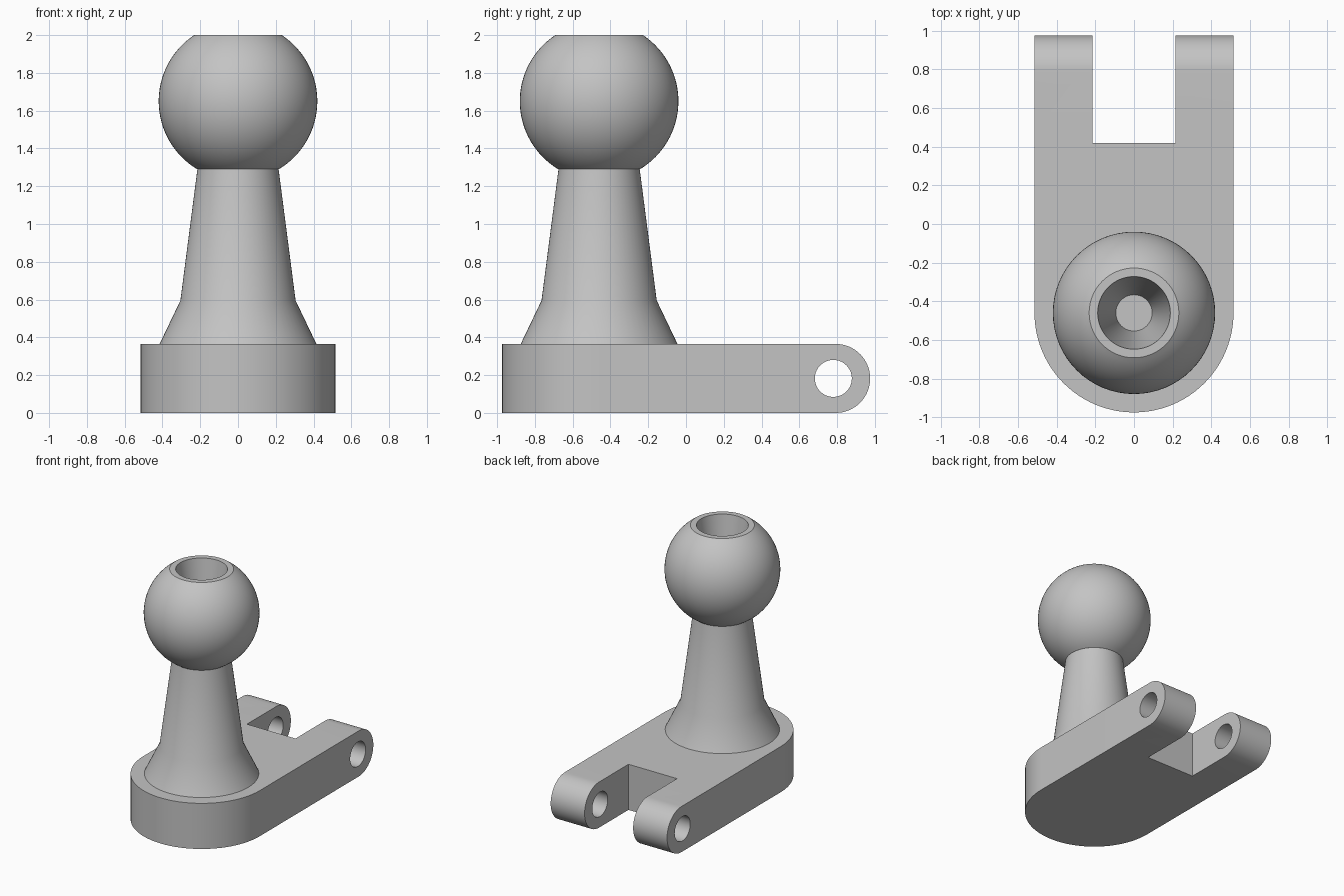
import bpy, bmesh, math
from mathutils import Vector

cube = bpy.data.objects.get("Cube")
if cube:
    bpy.data.objects.remove(cube, do_unlink=True)

grey = bpy.data.materials.new("plain grey")
grey.use_nodes = True
GREY = (0.55, 0.55, 0.55, 1)
grey.diffuse_color = GREY
grey.node_tree.nodes["Principled BSDF"].inputs["Base Color"].default_value = GREY

HALF_W, THICK, END = 0.515, 0.365, 0.975
AXIS_Y = HALF_W - END


def arc(cu, cv, r, start, stop, steps):
    """Points along an arc, angles in degrees."""
    angles = [math.radians(start + (stop - start) * i / steps) for i in range(steps + 1)]
    return [(cu + r * math.cos(a), cv + r * math.sin(a)) for a in angles]


def finish(name, bm):
    bmesh.ops.recalc_face_normals(bm, faces=bm.faces)
    mesh = bpy.data.meshes.new(name)
    bm.to_mesh(mesh)
    bm.free()
    mesh.materials.append(grey)
    obj = bpy.data.objects.new(name, mesh)
    bpy.context.collection.objects.link(obj)
    return obj


def prism(name, outline, place, sweep):
    """Extrude a 2D outline, mapped to 3D by place, along the sweep vector."""
    bm = bmesh.new()
    face = bm.faces.new([bm.verts.new(place(u, v)) for u, v in outline])
    result = bmesh.ops.extrude_face_region(bm, geom=[face], use_keep_orig=True)
    moved = [g for g in result["geom"] if isinstance(g, bmesh.types.BMVert)]
    bmesh.ops.translate(bm, verts=moved, vec=Vector(sweep))
    return finish(name, bm)


def lathe(name, profile, steps=64):
    """Spin an (r, z) profile about the post axis."""
    bm = bmesh.new()
    verts = [bm.verts.new((r, AXIS_Y, z)) for r, z in profile]
    edges = [bm.edges.new(pair) for pair in zip(verts, verts[1:])]
    bmesh.ops.spin(bm, geom=verts + edges, cent=(0, AXIS_Y, 0), axis=(0, 0, 1),
                   angle=math.tau, steps=steps)
    bmesh.ops.remove_doubles(bm, verts=bm.verts, dist=1e-5)
    return finish(name, bm)


def activate(obj):
    bpy.ops.object.select_all(action="DESELECT")
    obj.select_set(True)
    bpy.context.view_layer.objects.active = obj


def cut(obj, cutter, operation):
    cutter.hide_render = True
    mod = obj.modifiers.new("cut", "BOOLEAN")
    mod.object, mod.operation, mod.solver = cutter, operation, "EXACT"
    activate(obj)
    bpy.ops.object.modifier_apply(modifier=mod.name)
    bpy.data.objects.remove(cutter, do_unlink=True)


# Forked base: round front, slot at the back
SLOT_W, SLOT_Y = 0.215, 0.42
outline = arc(0, AXIS_Y, HALF_W, 180, 360, 48)
outline += [(HALF_W, END), (SLOT_W, END), (SLOT_W, SLOT_Y),
            (-SLOT_W, SLOT_Y), (-SLOT_W, END), (-HALF_W, END)]
base = prism("forked_base", outline, lambda u, v: (u, v, 0), (0, 0, THICK))

# Rounded fork ends and the pin hole through both
half = THICK / 2
side = arc(END - half, half, half, -90, 90, 32)
side = [(-1.2, -0.2), (0.5, -0.2), (0.5, 0)] + side + [(0.5, THICK), (0.5, 0.6), (-1.2, 0.6)]
across = lambda u, v: (-1, u, v)
cut(base, prism("end_rounding", side, across, (2, 0, 0)), "INTERSECT")
pin = arc(0.78, half, 0.098, 0, 360, 40)[:-1]
cut(base, prism("pin_hole", pin, across, (2, 0, 0)), "DIFFERENCE")

# Flared post
post = lathe("flared_post", [(0.415, THICK), (0.305, 0.595), (0.215, 1.29)])

# Ball with flat top and tapered socket
R, CZ = 0.42, 1.65
low = math.degrees(math.asin((1.29 - CZ) / R))
high = math.degrees(math.asin((2 - CZ) / R))
ball = lathe("socket_ball", [(0, 1.29)] + arc(0, CZ, R, low, high, 32)
             + [(0.188, 2), (0.094, 1.35), (0, 1.35)])

for obj in (base, post, ball):
    activate(obj)
    bpy.ops.object.shade_smooth_by_angle(angle=math.radians(30))
